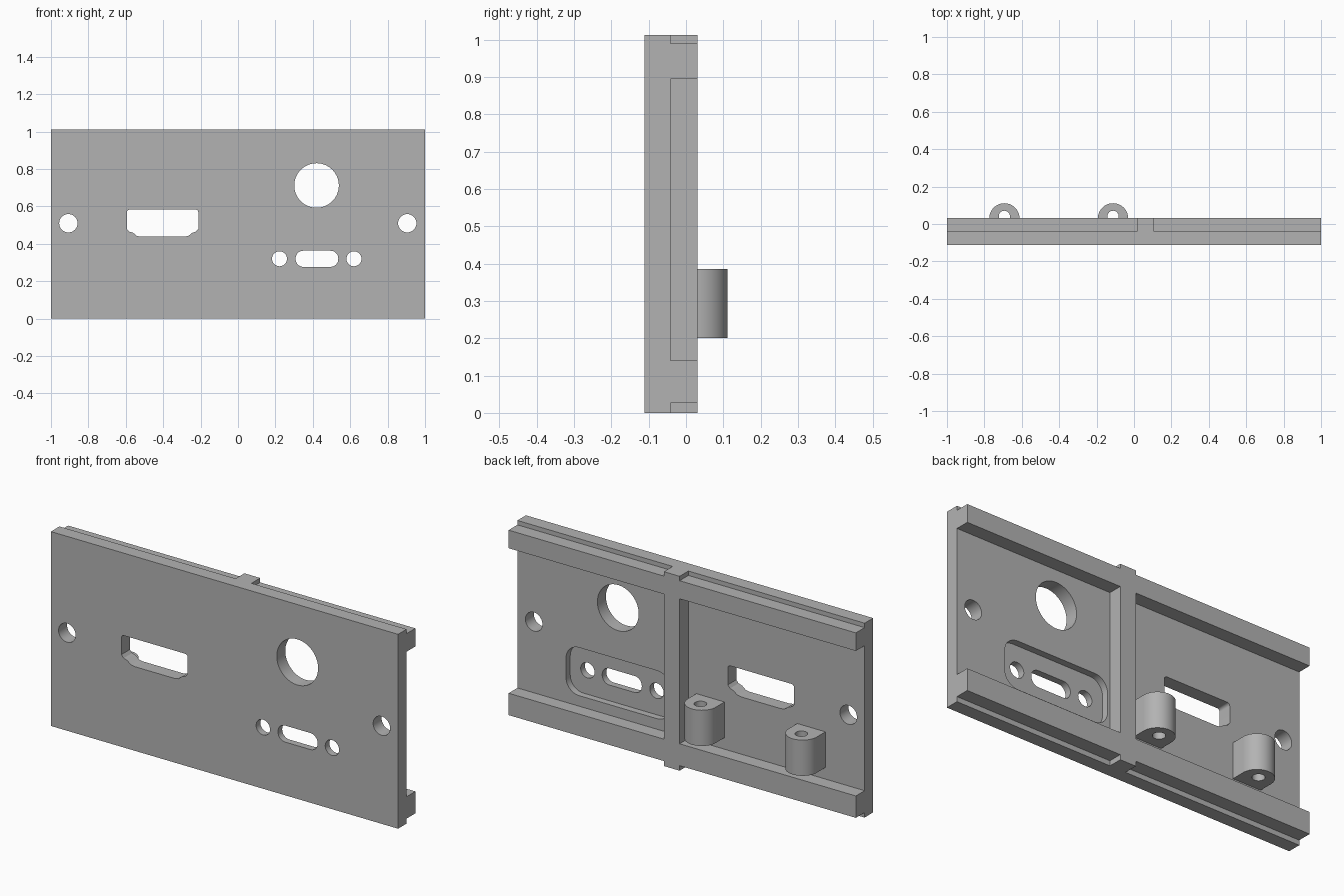
import bpy, bmesh
from math import sin, cos, pi, radians
from mathutils import Vector

if "Cube" in bpy.data.objects:
    bpy.data.objects.remove(bpy.data.objects["Cube"], do_unlink=True)

FRONT, PLATE_BACK, RAIL_BACK, TOP = -0.111, -0.041, 0.031, 1.012
grey = bpy.data.materials.new("mid grey")
grey.use_nodes = True
grey.diffuse_color = (0.45, 0.45, 0.45, 1)
grey.node_tree.nodes["Principled BSDF"].inputs["Base Color"].default_value = (0.45, 0.45, 0.45, 1)


def prism(name, points, axis, start, end):
    """Extrude a flat outline along one axis; the outline uses the other two axes in order."""
    bm = bmesh.new()
    verts = []
    for a, b in points:
        co = [a, b]
        co.insert(axis, start)
        verts.append(bm.verts.new(co))
    face = bm.faces.new(verts)
    new = bmesh.ops.extrude_face_region(bm, geom=[face])["geom"]
    shift = Vector((0, 0, 0))
    shift[axis] = end - start
    bmesh.ops.translate(bm, vec=shift, verts=[v for v in new if isinstance(v, bmesh.types.BMVert)])
    bmesh.ops.recalc_face_normals(bm, faces=bm.faces)
    mesh = bpy.data.meshes.new(name)
    bm.to_mesh(mesh)
    bm.free()
    mesh.materials.append(grey)
    obj = bpy.data.objects.new(name, mesh)
    bpy.context.collection.objects.link(obj)
    return obj


def arc(cx, cy, r, a0, a1, n):
    return [(cx + r * cos(radians(a0 + (a1 - a0) * i / n)),
             cy + r * sin(radians(a0 + (a1 - a0) * i / n))) for i in range(n + 1)]


def circle(cx, cy, r, n=48):
    return arc(cx, cy, r, 0, 360 - 360 / n, n - 1)


def rounded(cx, cy, w, h, r, n=10):
    corners = ((1, 1), (-1, 1), (-1, -1), (1, -1))
    return [p for i, (sx, sy) in enumerate(corners)
            for p in arc(cx + sx * (w / 2 - r), cy + sy * (h / 2 - r), r, 90 * i, 90 * i + 90, n)]


def combine(obj, tool, operation):
    """Apply a boolean and discard the tool."""
    mod = obj.modifiers.new(tool.name, "BOOLEAN")
    mod.operation, mod.solver, mod.object = operation, "EXACT", tool
    bpy.context.view_layer.update()
    result = bpy.data.meshes.new_from_object(obj.evaluated_get(bpy.context.evaluated_depsgraph_get()))
    obj.modifiers.clear()
    obj.data = result
    bpy.data.objects.remove(tool, do_unlink=True)


def smooth(obj):
    bpy.ops.object.select_all(action="DESELECT")
    obj.select_set(True)
    bpy.context.view_layer.objects.active = obj
    bpy.ops.object.shade_smooth_by_angle(angle=radians(30))


# Panel: front plate with two rails, as one side profile
profile = [(FRONT, 0), (PLATE_BACK, 0), (PLATE_BACK, 0.026), (RAIL_BACK, 0.026),
           (RAIL_BACK, 0.14), (PLATE_BACK, 0.14), (PLATE_BACK, 0.895), (RAIL_BACK, 0.895),
           (RAIL_BACK, 0.989), (PLATE_BACK, 0.989), (PLATE_BACK, TOP), (FRONT, TOP)]
panel = prism("panel", profile, 0, -1, 1)

# Full-height centre rib
rib = [(0.015, PLATE_BACK - 0.02), (0.106, PLATE_BACK - 0.02), (0.106, RAIL_BACK), (0.015, RAIL_BACK)]
combine(panel, prism("rib", rib, 2, 0, TOP), "UNION")

# Shallow recess on the back, around the slot
combine(panel, prism("recess", rounded(0.42, 0.32, 0.6, 0.25, 0.075), 1, -0.076, PLATE_BACK + 0.02), "DIFFERENCE")

# Wide port with angled lower corners
half = [(0.115, 0.438), (0.137, 0.442), (0.158, 0.459), (0.178, 0.465), (0.191, 0.48)]
half += arc(0.176, 0.568, 0.015, 0, 90, 5)
port = [(x - 0.403, z) for x, z in half] + [(-x - 0.403, z) for x, z in reversed(half)]

# Openings right through the plate
openings = {
    "port": port,
    "round_opening": circle(0.42, 0.712, 0.119, 64),
    "slot": rounded(0.422, 0.32, 0.228, 0.086, 0.041),
    "slot_screw_left": circle(0.62, 0.32, 0.04),
    "slot_screw_right": circle(0.222, 0.32, 0.04),
    "mount_left": circle(0.905, 0.51, 0.049),
    "mount_right": circle(-0.907, 0.51, 0.049),
}
for name, outline in openings.items():
    combine(panel, prism(name, outline, 1, FRONT - 0.05, PLATE_BACK + 0.03), "DIFFERENCE")
smooth(panel)

# Arched screw bosses with a vertical bore
for side, x in (("right", -0.693), ("centre", -0.112)):
    outline = [(x - 0.081, PLATE_BACK), (x + 0.081, PLATE_BACK)] + arc(x, 0.03, 0.081, 0, 180, 32)
    boss = prism(side + "_screw_boss", outline, 2, 0.2, 0.386)
    combine(boss, prism("bore", circle(x, 0.041, 0.03, 32), 2, 0.1, 0.5), "DIFFERENCE")
    smooth(boss)
